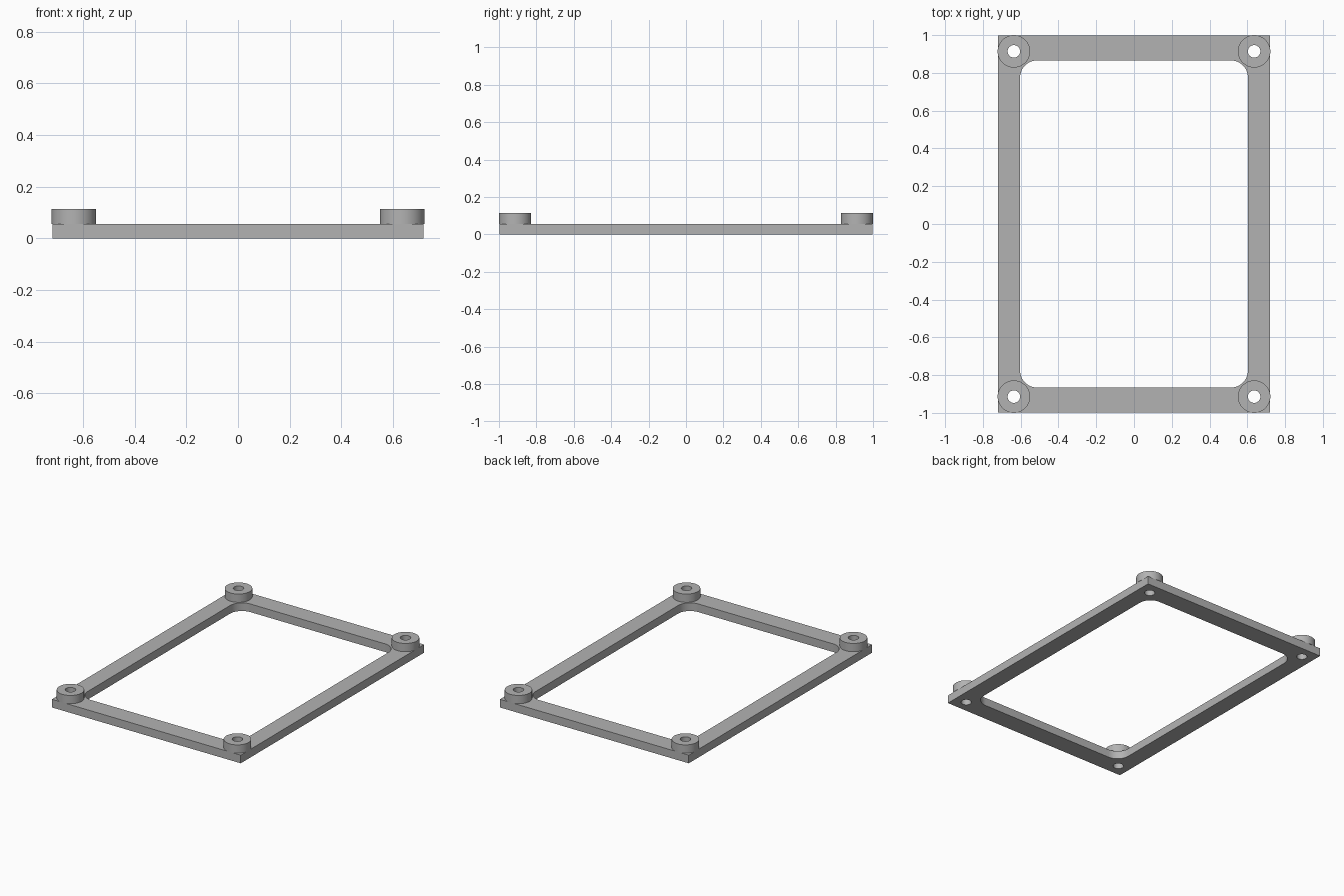
import bpy, bmesh
from math import cos, sin, pi, radians

cube = bpy.data.objects.get("Cube")
if cube:
    bpy.data.objects.remove(cube)

HALF_X, HALF_Y = 0.719, 0.997      # frame outline
IN_X, IN_Y, FILLET = 0.603, 0.866, 0.09
BOSS_X, BOSS_Y, BOSS_R, HOLE_R = 0.636, 0.914, 0.086, 0.033
FRAME_H, BOSS_TOP = 0.056, 0.113

grey = bpy.data.materials.new("plain grey")
grey.use_nodes = True
colour = (0.45, 0.45, 0.45, 1)
grey.diffuse_color = colour
grey.node_tree.nodes["Principled BSDF"].inputs["Base Color"].default_value = colour


def circle(x, y, r, n=48):
    return [(x + r * cos(2 * pi * i / n), y + r * sin(2 * pi * i / n)) for i in range(n)]


def rounded_rect(hx, hy, r, n=12):
    pts = []
    for q, (sx, sy) in enumerate([(1, 1), (-1, 1), (-1, -1), (1, -1)]):
        for i in range(n + 1):
            a = (q + i / n) * pi / 2
            pts.append((sx * (hx - r) + r * cos(a), sy * (hy - r) + r * sin(a)))
    return pts


def plate(name, loops, z0, z1):
    """Flat plate from an outer loop and hole loops, extruded from z0 to z1."""
    curve = bpy.data.curves.new(name + " outline", "CURVE")
    curve.dimensions = "2D"
    curve.fill_mode = "BOTH"
    curve.extrude = (z1 - z0) / 2
    for loop in loops:
        spline = curve.splines.new("POLY")
        spline.points.add(len(loop) - 1)
        for p, (x, y) in zip(spline.points, loop):
            p.co = (x, y, 0, 1)
        spline.use_cyclic_u = True
    temp = bpy.data.objects.new(name + " outline", curve)
    bpy.context.collection.objects.link(temp)
    mesh = bpy.data.meshes.new_from_object(
        temp.evaluated_get(bpy.context.evaluated_depsgraph_get()))
    bpy.data.objects.remove(temp)
    bpy.data.curves.remove(curve)

    # Weld the caps to the walls and lift into place
    bm = bmesh.new()
    bm.from_mesh(mesh)
    bmesh.ops.remove_doubles(bm, verts=bm.verts, dist=0.0001)
    bmesh.ops.recalc_face_normals(bm, faces=bm.faces)
    bmesh.ops.translate(bm, verts=bm.verts, vec=(0, 0, (z0 + z1) / 2))
    bm.to_mesh(mesh)
    bm.free()
    mesh.name = name
    mesh.materials.clear()
    mesh.materials.append(grey)
    obj = bpy.data.objects.new(name, mesh)
    bpy.context.collection.objects.link(obj)
    bpy.ops.object.select_all(action="DESELECT")
    obj.select_set(True)
    bpy.context.view_layer.objects.active = obj
    bpy.ops.object.shade_smooth_by_angle(angle=radians(30))
    return obj


corners = {"front_left": (1, -1), "front_right": (-1, -1),
           "back_left": (1, 1), "back_right": (-1, 1)}

# Rectangular frame with rounded opening and screw holes
outer = [(sx * HALF_X, sy * HALF_Y) for sx, sy in [(-1, -1), (1, -1), (1, 1), (-1, 1)]]
holes = [circle(sx * BOSS_X, sy * BOSS_Y, HOLE_R) for sx, sy in corners.values()]
plate("frame", [outer, rounded_rect(IN_X, IN_Y, FILLET)] + holes, 0, FRAME_H)

# Round bosses standing on the corners
for corner, (sx, sy) in corners.items():
    x, y = sx * BOSS_X, sy * BOSS_Y
    plate(corner + "_boss", [circle(x, y, BOSS_R), circle(x, y, HOLE_R)], FRAME_H, BOSS_TOP)
